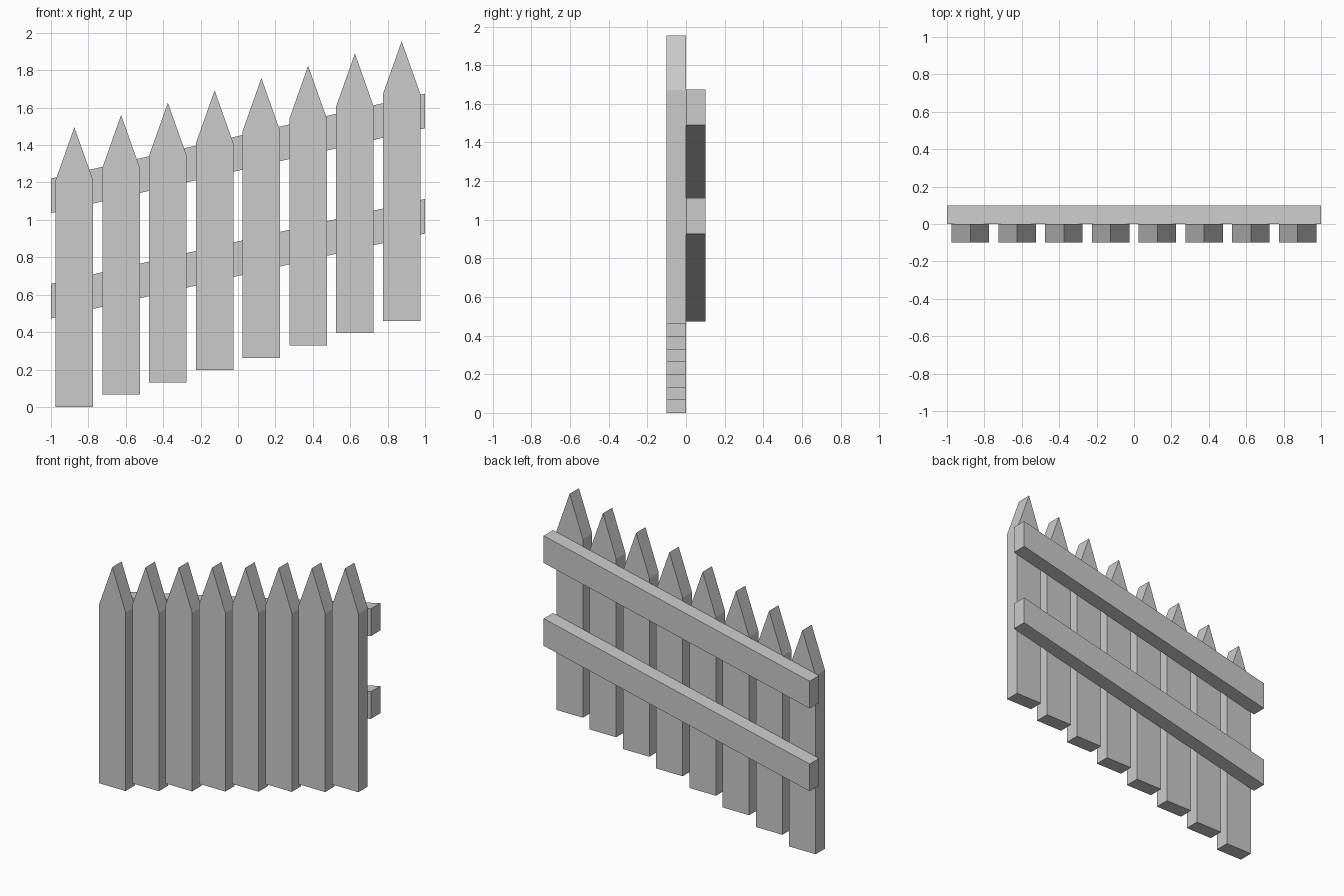
import bpy

if "Cube" in bpy.data.objects:
    bpy.data.objects.remove(bpy.data.objects["Cube"])


def extrude_profile(name, profile, y0, y1):
    """Solid from an x/z outline (counter-clockwise from the front), spanning y0 to y1."""
    n = len(profile)
    verts = [(x, y, z) for y in (y0, y1) for x, z in profile]
    faces = [tuple(range(n)), tuple(range(2 * n - 1, n - 1, -1))]
    faces += [(i, i + n, (i + 1) % n + n, (i + 1) % n) for i in range(n)]
    mesh = bpy.data.meshes.new(name)
    mesh.from_pydata(verts, [], faces)
    obj = bpy.data.objects.new(name, mesh)
    bpy.context.collection.objects.link(obj)
    return obj


# Pointed pickets, stepping up the slope
HALF, SHOULDER, TIP = 0.1, 1.213, 1.495
for i in range(8):
    x = -0.875 + 0.25 * i
    z = 0.0657 * i
    extrude_profile(f"picket_{i + 1}", [
        (x - HALF, z), (x + HALF, z), (x + HALF, z + SHOULDER),
        (x, z + TIP), (x - HALF, z + SHOULDER)], -0.1, 0.0)

# Sloping rails behind the pickets, with upright cut ends
RISE, DEPTH = 0.454, 0.185
for name, z in (("lower_rail", 0.473), ("upper_rail", 1.036)):
    extrude_profile(name, [
        (-1, z), (1, z + RISE), (1, z + RISE + DEPTH), (-1, z + DEPTH)], 0.0, 0.1)
